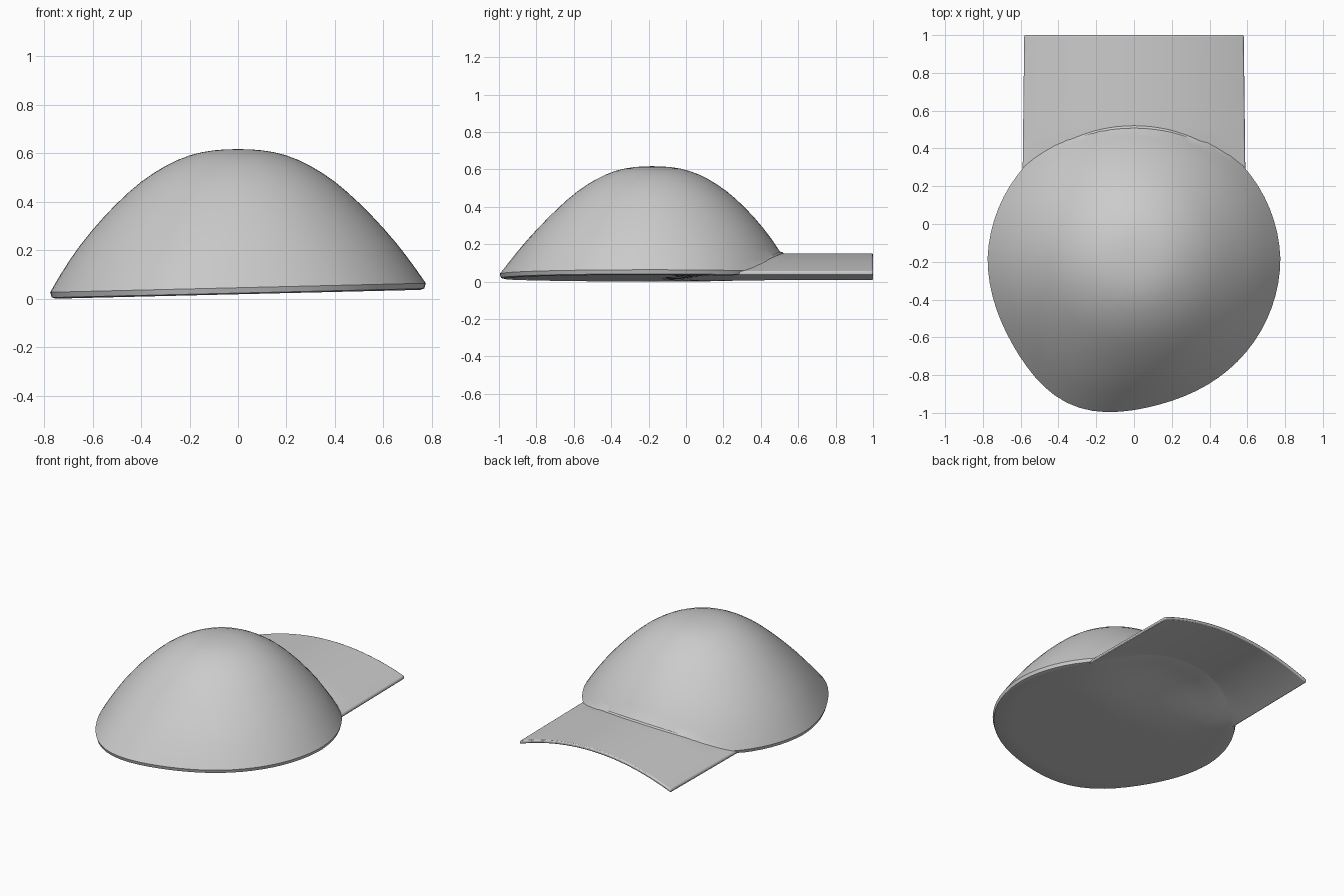
import bpy, bmesh, math

cube = bpy.data.objects.get("Cube")
if cube:
    bpy.data.objects.remove(cube)

grey = bpy.data.materials.new("plain grey")
grey.use_nodes = True
grey.diffuse_color = (0.6, 0.6, 0.6, 1)
grey.node_tree.nodes["Principled BSDF"].inputs["Base Color"].default_value = (0.6, 0.6, 0.6, 1)

CENTRE_Y = -0.18
RIM = 0.77
HALF_BRIM = 0.59
THICK = 0.022
SEGS = 72


def underside(x, y):
    """Slightly tilted base that arches upward toward the brim."""
    t = min(max((y + 0.1) / 0.6, 0), 1)
    arch = max(0, 1 - (x / HALF_BRIM) ** 2)
    return max(0, 0.018 + 0.024 * x) + 0.11 * arch * t * t * (3 - 2 * t)


def rim_radius(a):
    """Nearly round outline with a bulge at the front right."""
    bulge = 0.07 * math.exp(-((math.degrees(a) - 247) / 25) ** 2)
    return 0.775 + bulge - 0.03 * max(0, math.sin(a))


def finish(bm, name):
    bmesh.ops.recalc_face_normals(bm, faces=bm.faces)
    mesh = bpy.data.meshes.new(name)
    bm.to_mesh(mesh)
    bm.free()
    ob = bpy.data.objects.new(name, mesh)
    bpy.context.collection.objects.link(ob)
    mesh.materials.append(grey)
    bpy.ops.object.select_all(action='DESELECT')
    ob.select_set(True)
    bpy.context.view_layer.objects.active = ob
    bpy.ops.object.shade_smooth_by_angle(angle=math.radians(40))
    return ob


# Cap crown: profile rings from the top to the rim, then inward below
profile = [(0.05, 0.616), (0.1, 0.612), (0.15, 0.604), (0.2, 0.591), (0.25, 0.572),
           (0.3, 0.547), (0.35, 0.517), (0.4, 0.482), (0.45, 0.44), (0.5, 0.393),
           (0.55, 0.342), (0.6, 0.286), (0.65, 0.225), (0.69, 0.17), (0.73, 0.11),
           (0.755, 0.07), (RIM, 0.045)]

bm = bmesh.new()
rings = []


def add_ring(point):
    rings.append([bm.verts.new(point(2 * math.pi * i / SEGS)) for i in range(SEGS)])


def polar(a, r):
    return r * math.cos(a), CENTRE_Y + r * math.sin(a)


for r, z in profile:
    def wall(a, r=r, z=z):
        t = r / RIM
        x, y = polar(a, r * (1 + (rim_radius(a) / RIM - 1) * t ** 4))
        # the lower wall follows the tilt of the base
        return x, y, max(z + 0.024 * x * t ** 6, underside(x, y) + 0.008)
    add_ring(wall)

for f in (0.992, 0.97, 0.85, 0.7, 0.55, 0.4, 0.25, 0.1):
    def base(a, f=f):
        x, y = polar(a, f * rim_radius(a))
        return x, y, underside(x, y) + (0.005 if f > 0.98 else 0)
    add_ring(base)

for lower, upper in zip(rings, rings[1:]):
    for i in range(SEGS):
        j = (i + 1) % SEGS
        bm.faces.new((lower[i], lower[j], upper[j], upper[i]))
for ring, z in ((rings[0], 0.617), (rings[-1], underside(0, CENTRE_Y))):
    tip = bm.verts.new((0, CENTRE_Y, z))
    for i in range(SEGS):
        bm.faces.new((ring[i], ring[(i + 1) % SEGS], tip))
finish(bm, "crown")

# Brim: arched sheet that begins inside the crown
bm = bmesh.new()
NX, NY = 32, 16
START = 0.24
grid = []
for j in range(NY + 1):
    y = START + (1 - START) * j / NY
    row = []
    for i in range(NX + 1):
        x = HALF_BRIM * (2 * i / NX - 1)
        row.append(bm.verts.new((x * (1 - 0.015 * j / NY), y, underside(x, y) + 0.001)))
    grid.append(row)
sheet = [bm.faces.new((grid[j][i], grid[j][i + 1], grid[j + 1][i + 1], grid[j + 1][i]))
         for j in range(NY) for i in range(NX)]
top = bmesh.ops.extrude_face_region(bm, geom=sheet, use_keep_orig=True)
for v in top["geom"]:
    if isinstance(v, bmesh.types.BMVert):
        v.co.z += THICK
brim = finish(bm, "brim")
bevel = brim.modifiers.new("soft edge", 'BEVEL')
bevel.width = 0.007
bevel.segments = 2
bevel.limit_method = 'ANGLE'
bevel.angle_limit = math.radians(50)

# Soft seam where the brim meets the crown
curve = bpy.data.curves.new("brim_seam", 'CURVE')
curve.dimensions = '3D'
curve.bevel_depth = 0.012
curve.bevel_resolution = 2
curve.materials.append(grey)
line = curve.splines.new('POLY')
COUNT = 28
line.points.add(COUNT)
for i, p in enumerate(line.points):
    a = math.radians(40 + 100 * i / COUNT)
    x, y = polar(a, 0.735 - 0.045 * max(0, math.sin(a)) ** 2)
    p.co = (x, y, underside(x, y) + THICK - 0.003, 1)
seam = bpy.data.objects.new("brim_seam", curve)
bpy.context.collection.objects.link(seam)
